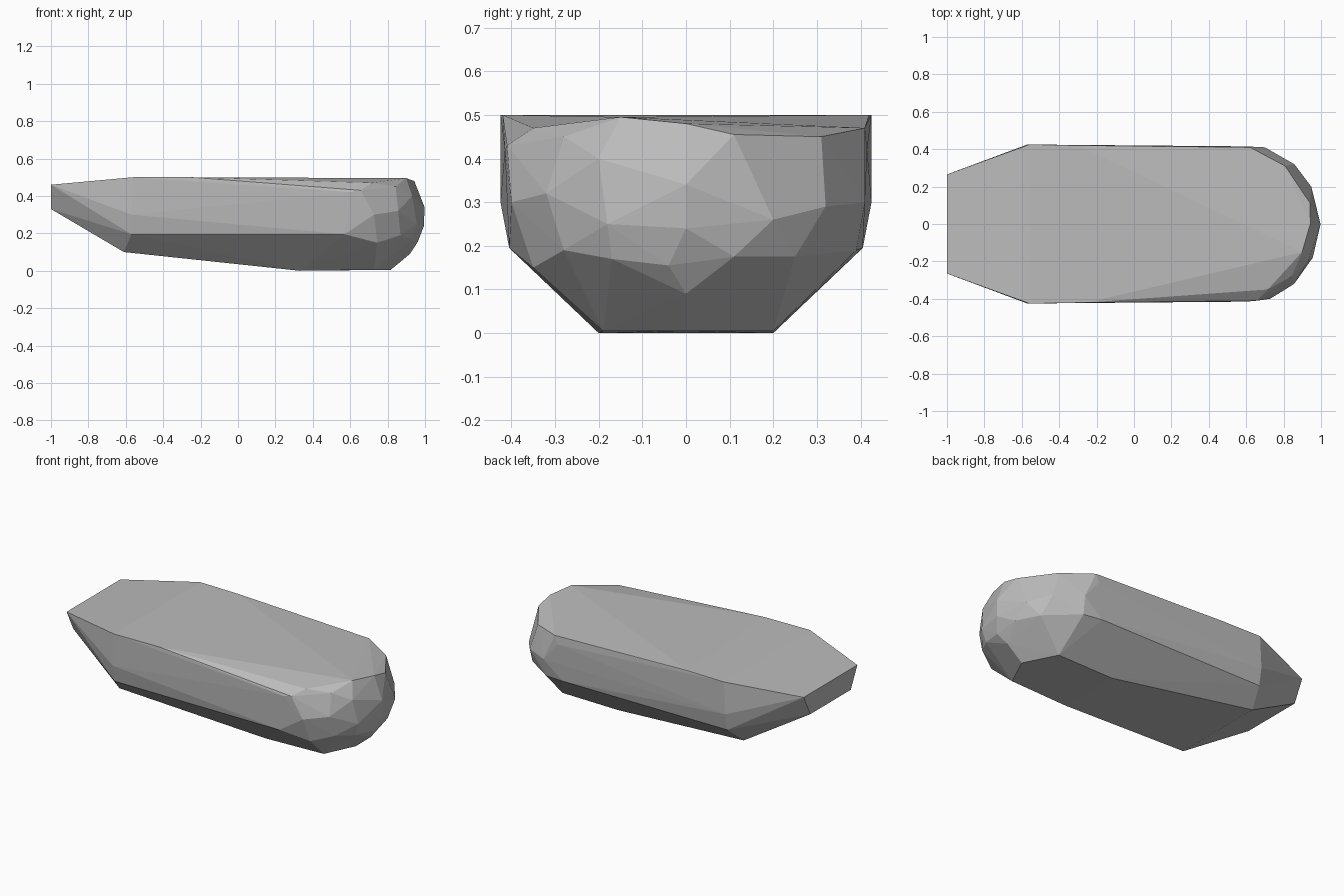
import bpy
import bmesh
from math import sqrt

cube = bpy.data.objects.get("Cube")
if cube:
    bpy.data.objects.remove(cube, do_unlink=True)


def flat_material(name, colour):
    material = bpy.data.materials.new(name)
    material.use_nodes = True
    material.diffuse_color = colour
    shader = material.node_tree.nodes["Principled BSDF"]
    shader.inputs["Base Color"].default_value = colour
    shader.inputs["Roughness"].default_value = 1
    return material


def nose_point(y, z):
    """Place a corner of the rounded end on an ellipsoid."""
    bulge = 1 - (y / .43) ** 2 - ((z - .3) / .36) ** 2
    return (.57 + .43 * sqrt(max(bulge, .04)), y, z)


def hull_object(name, points, material):
    mesh = bpy.data.meshes.new(name)
    bm = bmesh.new()
    for point in points:
        bm.verts.new(point)
    result = bmesh.ops.convex_hull(bm, input=bm.verts[:])
    spare = {v for key in ("geom_interior", "geom_unused")
             for v in result[key] if isinstance(v, bmesh.types.BMVert)}
    bmesh.ops.delete(bm, geom=list(spare), context="VERTS")
    bmesh.ops.recalc_face_normals(bm, faces=bm.faces[:])
    bm.to_mesh(mesh)
    bm.free()
    mesh.materials.append(material)
    obj = bpy.data.objects.new(name, mesh)
    bpy.context.collection.objects.link(obj)
    return obj


# Long body: corners that repeat on both sides (x, half width, z)
body = [
    (-1, .265, .46), (-1, .2, .33),
    (-.56, .425, .5), (-.57, .425, .3), (-.57, .405, .195), (-.61, .3, .1),
    (.57, .405, .195), (.6, .415, .42), (.33, .2, 0),
]
points = [(x, side * y, z) for x, y, z in body for side in (-1, 1)]

# Deck corners, slightly uneven from side to side
points += [(-.25, -.42, .5), (-.3, .42, .5), (.62, .41, .47)]

# Rounded end: upper rim, middle facets, lower facets (y, z)
rim = [(-.41, .43), (-.35, .47), (-.28, .45), (-.15, .495),
       (0, .48), (.11, .455), (.31, .45), (.4, .43)]
middle = [(-.4, .3), (-.32, .32), (-.2, .4), (-.18, .25), (0, .34),
          (0, .24), (.2, .26), (.32, .29), (.41, .3)]
lower = [(-.35, .15), (-.28, .19), (-.17, .17), (-.04, .155), (.11, .175),
         (.25, .175), (.39, .19), (0, .09), (-.19, .005), (.2, .005),
         (0, .005)]
points += [nose_point(y, z) for y, z in rim + middle + lower]

grey = flat_material("stone grey", (.5, .5, .5, 1))
hull_object("faceted_stone", points, grey)
